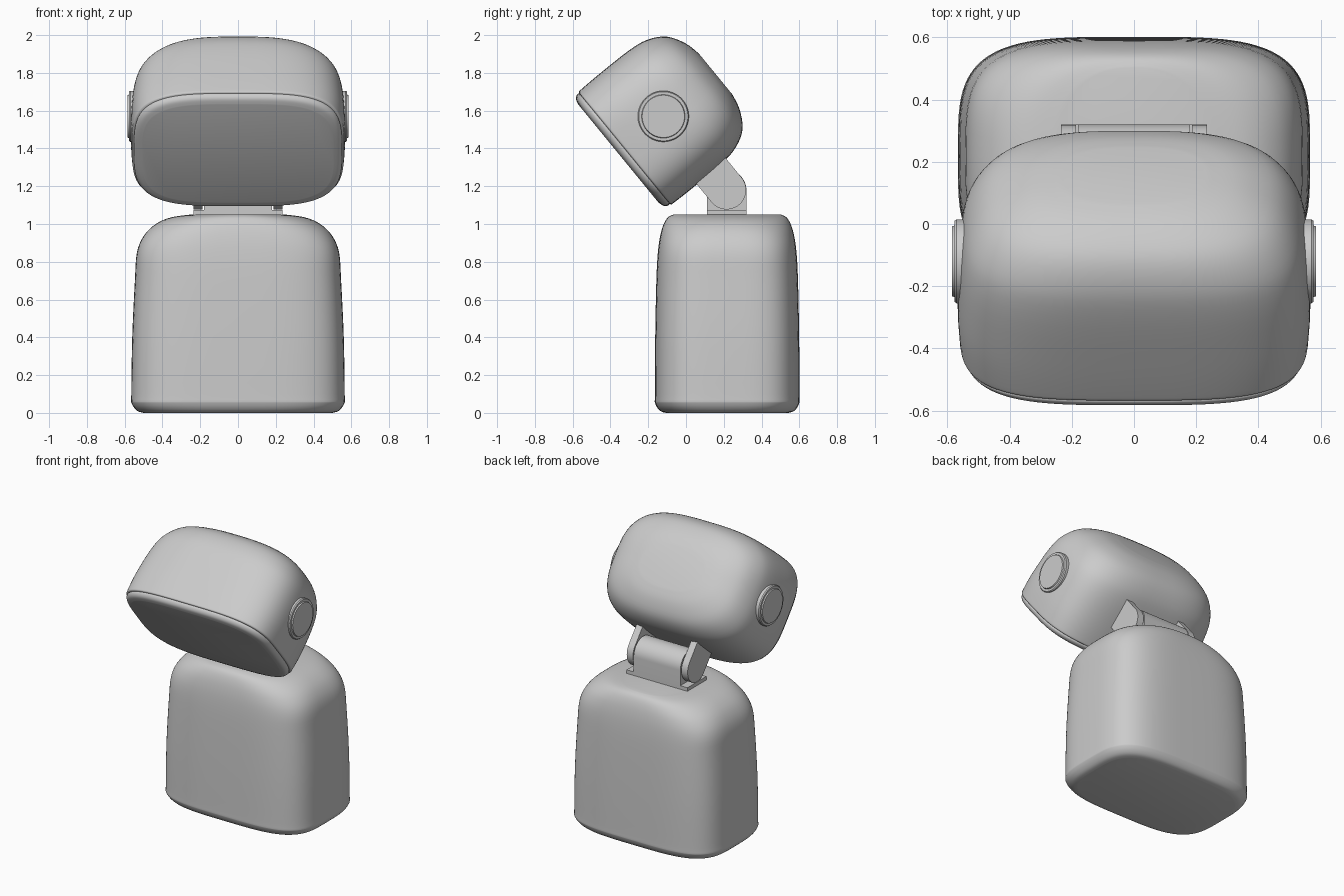
import bpy, bmesh, math
from mathutils import Matrix, Vector

cube = bpy.data.objects.get("Cube")
if cube:
    bpy.data.objects.remove(cube)

grey = bpy.data.materials.new("plain_grey")
grey.use_nodes = True
colour = (0.6, 0.6, 0.6, 1)
grey.diffuse_color = colour
grey.node_tree.nodes["Principled BSDF"].inputs["Base Color"].default_value = colour


def finish(name, bm, matrix=Matrix(), angle=35):
    bmesh.ops.recalc_face_normals(bm, faces=bm.faces)
    mesh = bpy.data.meshes.new(name)
    bm.to_mesh(mesh)
    bm.free()
    obj = bpy.data.objects.new(name, mesh)
    bpy.context.collection.objects.link(obj)
    obj.matrix_world = matrix
    mesh.materials.append(grey)
    bpy.ops.object.select_all(action='DESELECT')
    bpy.context.view_layer.objects.active = obj
    obj.select_set(True)
    bpy.ops.object.shade_smooth_by_angle(angle=math.radians(angle))
    return obj


def smooth_rows(rows, steps):
    """Catmull-Rom curve through the profile rows."""
    pts = [Vector(r) for r in rows]
    pts = [pts[0]] + pts + [pts[-1]]
    out = []
    for a, b, c, d in zip(pts, pts[1:], pts[2:], pts[3:]):
        for i in range(steps):
            t = i / steps
            out.append(b + 0.5 * t * (c - a + t * (2 * a - 5 * b + 4 * c - d
                                                  + t * (3 * (b - c) + d - a))))
    return out + [pts[-1]]


def loft(name, rows, matrix=Matrix(), steps=4, sides=96):
    """Stack superellipse rings: (height, half width, half depth, squareness)."""
    bm = bmesh.new()
    rings = []
    for h, a, b, n in smooth_rows(rows, steps):
        ring = []
        for i in range(sides):
            t = 2 * math.pi * i / sides
            c, s = math.cos(t), math.sin(t)
            ring.append(bm.verts.new((
                a * math.copysign(abs(c) ** (2 / n), c),
                b * math.copysign(abs(s) ** (2 / n), s), h)))
        rings.append(ring)
    for lo, hi in zip(rings, rings[1:]):
        for i in range(sides):
            j = (i + 1) % sides
            bm.faces.new((lo[i], lo[j], hi[j], hi[i]))
    bm.faces.new(rings[0][::-1])
    bm.faces.new(rings[-1])
    return finish(name, bm, matrix)


def prism(name, outline, x0, x1):
    """Extrude a (y, z) outline along x."""
    bm = bmesh.new()
    face = bm.faces.new([bm.verts.new((x0, y, z)) for y, z in outline])
    move = bmesh.ops.extrude_face_region(bm, geom=[face])["geom"]
    bmesh.ops.translate(bm, vec=(x1 - x0, 0, 0),
                        verts=[v for v in move if isinstance(v, bmesh.types.BMVert)])
    return finish(name, bm)


def capsule_end(centre, radius, toward, length):
    """Half disc with straight sides running toward an angle."""
    pts = [(centre[0] + radius * math.cos(toward + math.pi / 2 + math.pi * i / 24),
            centre[1] + radius * math.sin(toward + math.pi / 2 + math.pi * i / 24))
           for i in range(25)]
    dy, dz = length * math.cos(toward), length * math.sin(toward)
    return pts + [(pts[-1][0] + dy, pts[-1][1] + dz), (pts[0][0] + dy, pts[0][1] + dz)]


# Body
loft("body", [
    (0, 0.50, 0.325, 3.6), (0.012, 0.535, 0.357, 3.7), (0.05, 0.563, 0.381, 3.8),
    (0.10, 0.565, 0.383, 3.8), (0.40, 0.560, 0.381, 3.8), (0.70, 0.546, 0.375, 3.7),
    (0.85, 0.535, 0.367, 3.6), (0.94, 0.497, 0.354, 3.3), (1.00, 0.435, 0.336, 2.9),
    (1.035, 0.355, 0.314, 2.6), (1.05, 0.25, 0.285, 2.3)],
    Matrix.Translation((0, 0.218, 0)))

# Head: local y is up along the tilted face, local z points out of the face
tilt = math.radians(129.3)
head = Matrix.Translation((0, -0.358, 1.373)) @ Matrix.Rotation(tilt, 4, 'X')
loft("head_shell", [
    (-0.042, 0.535, 0.365, 3.6), (-0.044, 0.556, 0.384, 3.6), (-0.07, 0.562, 0.388, 3.6),
    (-0.20, 0.567, 0.390, 3.5), (-0.39, 0.556, 0.387, 3.3), (-0.50, 0.527, 0.369, 3.1),
    (-0.59, 0.46, 0.317, 2.9), (-0.645, 0.35, 0.225, 2.7), (-0.665, 0.23, 0.14, 2.5)],
    head)
loft("face_panel", [
    (-0.05, 0.535, 0.365, 3.6), (-0.038, 0.550, 0.380, 3.6), (-0.022, 0.547, 0.377, 3.6),
    (-0.008, 0.533, 0.363, 3.6), (0, 0.505, 0.335, 3.6)], head)

# Side knobs
for side, name in ((1, "left"), (-1, "right")):
    place = Matrix.Translation((0, -0.12, 1.57)) @ Matrix.Rotation(side * math.pi / 2, 4, 'Y')
    loft(name + "_knob", [
        (0.50, 0.135, 0.135, 2), (0.570, 0.135, 0.135, 2), (0.577, 0.130, 0.130, 2),
        (0.577, 0.115, 0.115, 2), (0.585, 0.112, 0.112, 2)], place, steps=1, sides=64)

# Hinge
pivot = (0.215, 1.18)
prism("hinge_base", [(0.11, 1.03), (0.32, 1.03), (0.32, 1.075), (0.11, 1.075)], -0.235, 0.235)
prism("hinge_barrel", capsule_end(pivot, 0.105, -math.pi / 2, 0.14), -0.18, 0.18)
for side, name in ((1, "left"), (-1, "right")):
    prism(name + "_hinge_arm", capsule_end(pivot, 0.103, tilt, 0.26),
          side * 0.187, side * 0.235)
